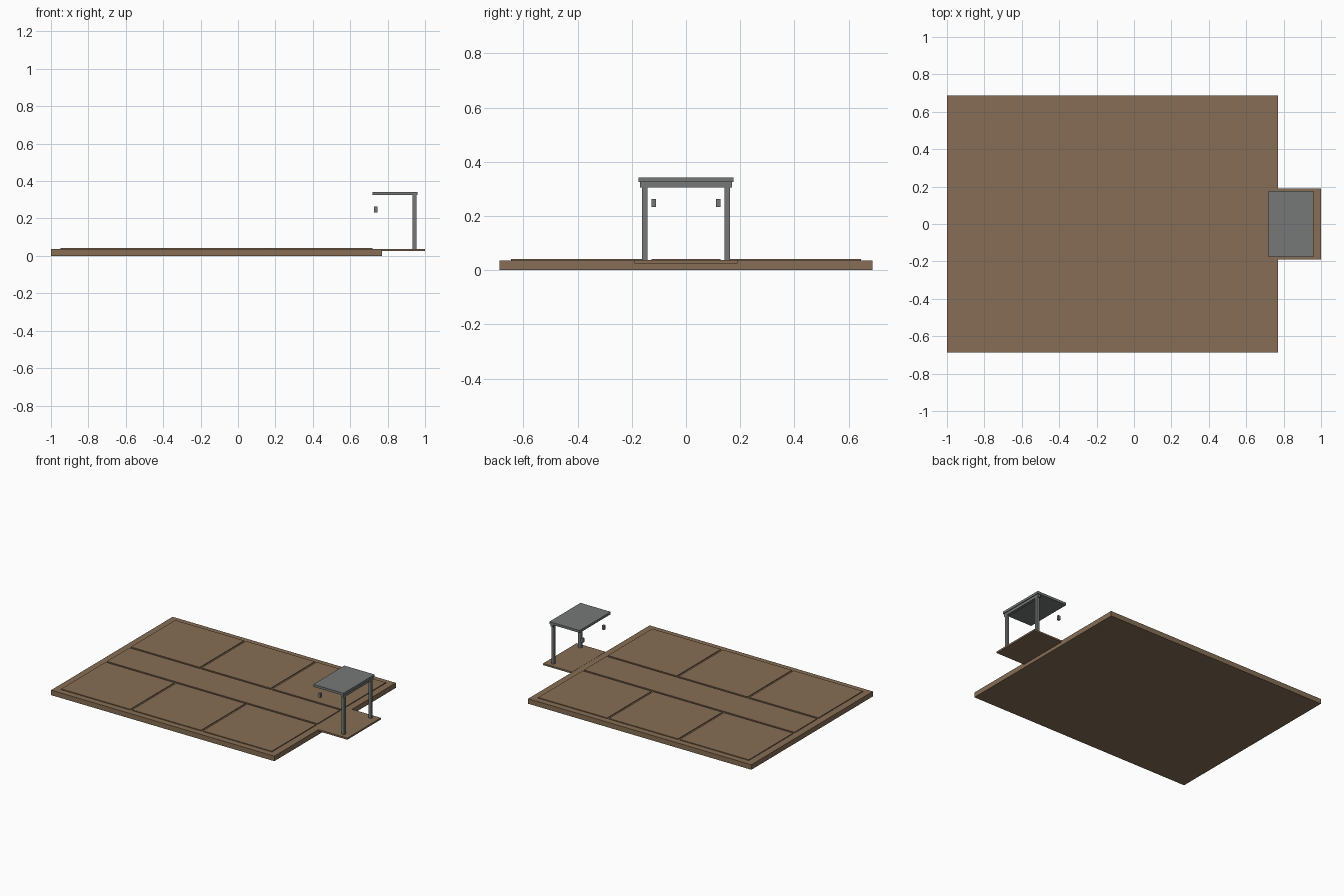
import bpy

cube = bpy.data.objects.get("Cube")
if cube:
    bpy.data.objects.remove(cube, do_unlink=True)


def material(name, rgb):
    mat = bpy.data.materials.new(name)
    mat.use_nodes = True
    colour = (*rgb, 1)
    mat.diffuse_color = colour
    mat.node_tree.nodes["Principled BSDF"].inputs["Base Color"].default_value = colour
    return mat


brown = material("earth brown", (0.24, 0.155, 0.09))
grey = material("steel grey", (0.18, 0.19, 0.19))


def box(name, x, y, z, mat):
    """Box from (min, max) ranges along each axis."""
    ranges = (x, y, z)
    bpy.ops.mesh.primitive_cube_add(size=1, location=[(a + b) / 2 for a, b in ranges])
    obj = bpy.context.object
    obj.name = name
    obj.scale = [b - a for a, b in ranges]
    bpy.ops.object.transform_apply(location=False, rotation=False, scale=True)
    obj.data.materials.append(mat)
    return obj


def sided(side, a, b):
    return tuple(sorted((side * a, side * b)))


# Ground slab and entrance platform
slab_top = 0.036
box("ground_slab", (-1, 0.77), (-0.688, 0.688), (0, slab_top), brown)
box("entrance_platform", (0.77, 1), (-0.19, 0.19), (0.025, 0.037), brown)

# Raised central aisle and two rows of panels, split by narrow grooves
start, end, gap, count = -0.95, 0.72, 0.015, 3
panel_z = (slab_top, 0.042)
box("central_aisle", (start, end), (-0.128, 0.128), panel_z, brown)
length = (end - start - gap * (count - 1)) / count
for side, label in ((1, "back"), (-1, "front")):
    for i in range(count):
        x = start + i * (length + gap)
        box(f"{label}_floor_panel_{i + 1}", (x, x + length),
            sided(side, 0.143, 0.645), panel_z, brown)

# Canopy: roof, cross beam, posts and hanging lamps
box("canopy_roof", (0.72, 0.96), (-0.176, 0.176), (0.325, 0.342), grey)
box("canopy_beam", (0.934, 0.954), (-0.17, 0.17), (0.306, 0.325), grey)
for side, label in ((1, "back"), (-1, "front")):
    box(f"{label}_post", (0.934, 0.954), sided(side, 0.142, 0.162), (0.037, 0.306), grey)
    box(f"{label}_lamp", (0.728, 0.745), sided(side, 0.111, 0.128), (0.233, 0.263), grey)
